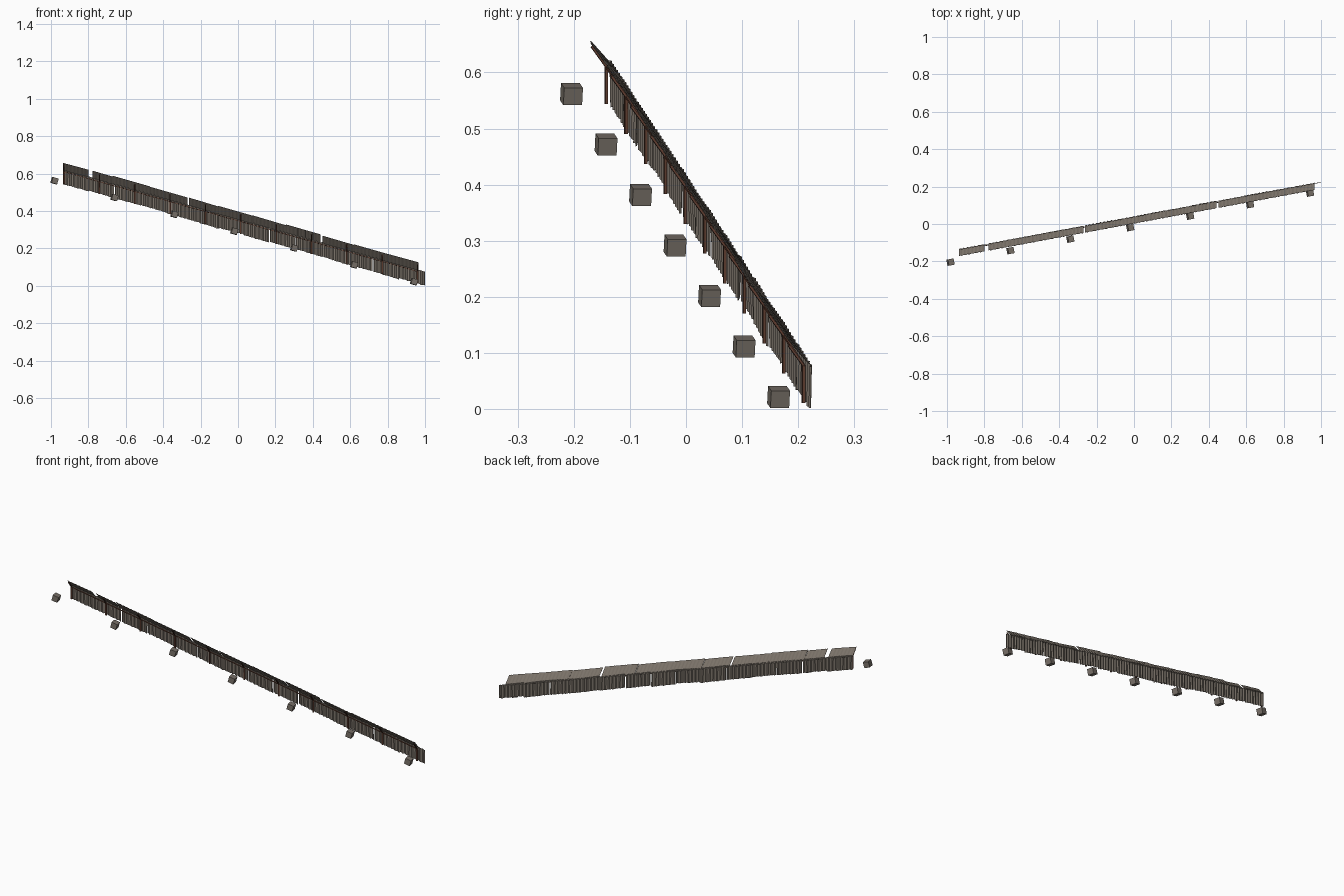
import bpy, bmesh, math, random
from mathutils import Matrix, Vector

if "Cube" in bpy.data.objects:
    bpy.data.objects.remove(bpy.data.objects["Cube"])

random.seed(4)
X0, X1 = -0.935, 0.965
SY, SZ = 0.186, -0.282          # run of the fence in y and z per unit x


def material(name, rgb):
    m = bpy.data.materials.new(name)
    m.diffuse_color = (*rgb, 1)
    m.use_nodes = True
    m.node_tree.nodes["Principled BSDF"].inputs["Base Color"].default_value = m.diffuse_color
    return m


SHEET = material("weathered metal", (0.20, 0.172, 0.143))
RUST = material("rusty brown", (0.11, 0.045, 0.028))
STONE = material("grey stone", (0.19, 0.165, 0.14))


def wall_y(x):
    return -0.137 + SY * (x - X0)


def wall_top(x):
    return 0.620 + SZ * (x - X0)


def finish(bm, name, mat):
    bmesh.ops.recalc_face_normals(bm, faces=bm.faces)
    me = bpy.data.meshes.new(name)
    bm.to_mesh(me)
    bm.free()
    me.materials.append(mat)
    ob = bpy.data.objects.new(name, me)
    bpy.context.collection.objects.link(ob)
    return ob


def corrugated(bm, xa, xb, lower, upper, tilt=0.0, amp=0.0025, rag=0.002):
    """Ribbed sheet between two (dy, dz) offsets from the fence line."""
    n = max(2, round((xb - xa) / 0.005))
    prev = None
    for i in range(n + 1):
        x = xa + (xb - xa) * i / n
        w = amp * math.sin(i * math.pi / 2)
        t = tilt * (i / n - 0.5)
        col = []
        for k, (dy, dz) in enumerate((lower, upper)):
            r = random.uniform(-rag, rag) if k == 0 else 0
            col.append(bm.verts.new((x, wall_y(x) + dy + w,
                                     max(0.001, wall_top(x) + dz + t + r))))
        if prev:
            bm.faces.new((prev[0], col[0], col[1], prev[1]))
        prev = col


def beam(bm, a, b, wx, wy):
    """Square bar between two points."""
    a, b = Vector(a), Vector(b)
    offs = [(-wx, -wy), (wx, -wy), (wx, wy), (-wx, wy)]
    d = b - a
    side = Vector((1, SY, 0)).normalized()
    if abs(d.normalized().dot(side)) > 0.7:
        side = Vector((0, 0, 1))
    up = d.cross(side).normalized()
    rings = [[bm.verts.new(p + side * u + up * v) for u, v in offs] for p in (a, b)]
    for i in range(4):
        j = (i + 1) % 4
        bm.faces.new((rings[0][i], rings[0][j], rings[1][j], rings[1][i]))
    bm.faces.new(rings[0])
    bm.faces.new(rings[1])


def thicken(ob):
    s = ob.modifiers.new("thickness", 'SOLIDIFY')
    s.thickness = 0.0012
    s.offset = 0


# upright wall sheets
bm = bmesh.new()
N = 14
step = (1.0 - X0) / N
for i in range(N):
    xa = X0 + i * step
    gap = random.choice((0.0, 0.0, 0.004)) if i < N - 1 else 0
    drop = random.uniform(-0.004, 0.003)
    corrugated(bm, xa, xa + step - gap,
               (random.uniform(-0.001, 0.004), -0.075 + drop), (0.001, 0.002),
               tilt=random.uniform(-0.005, 0.006))
thicken(finish(bm, "wall_sheets", SHEET))

# overhanging upper sheets leaning to the front, with a few gaps
bm = bmesh.new()
cuts = [X0, -0.80, -0.67, -0.47, -0.27, -0.107, 0.08, 0.257, 0.44, 0.62, 0.80, X1]
wide_gaps = {1: 0.022, 8: 0.012, 4: 0.008}
for i in range(len(cuts) - 1):
    dz = random.uniform(-0.003, 0.003)
    corrugated(bm, cuts[i] + wide_gaps.get(i, 0), cuts[i + 1],
               (0.003, -0.004), (-0.034, 0.040 + dz),
               tilt=random.uniform(-0.003, 0.004), amp=0.0015, rag=0.001)
thicken(finish(bm, "overhang_sheets", SHEET))

# posts with raked arms, and the rail along the bend
bm = bmesh.new()
for i in range(11):
    x = X0 + 0.005 + (X1 - X0 - 0.01) * i / 10
    y, z = wall_y(x) - 0.006, wall_top(x)
    beam(bm, (x, y, z - 0.075), (x, y, z - 0.008), 0.004, 0.0025)
    beam(bm, (x, y, z - 0.008), (x, y - 0.026, z + 0.028), 0.003, 0.002)
beam(bm, (X0, wall_y(X0) - 0.005, wall_top(X0) - 0.009),
     (X1, wall_y(X1) - 0.005, wall_top(X1) - 0.009), 0.002, 0.002)
finish(bm, "posts_and_rail", RUST)

# row of footing blocks in front, tilted with the slope
u = Vector((1, 0.192, -0.283)).normalized()
v = Vector((-0.192, 1, 0)).normalized()
w = u.cross(v)
rot = Matrix((u, v, w)).transposed().to_4x4()
for i in range(7):
    t = i / 6
    c = Vector((-0.981 + 1.922 * t, -0.204 + 0.369 * t, 0.5615 - 0.540 * t))
    bm = bmesh.new()
    bmesh.ops.create_cube(bm, size=1, matrix=Matrix.Translation(c) @ rot
                          @ Matrix.Diagonal((0.032, 0.034, 0.032, 1)))
    finish(bm, f"block_{i + 1}", STONE)
